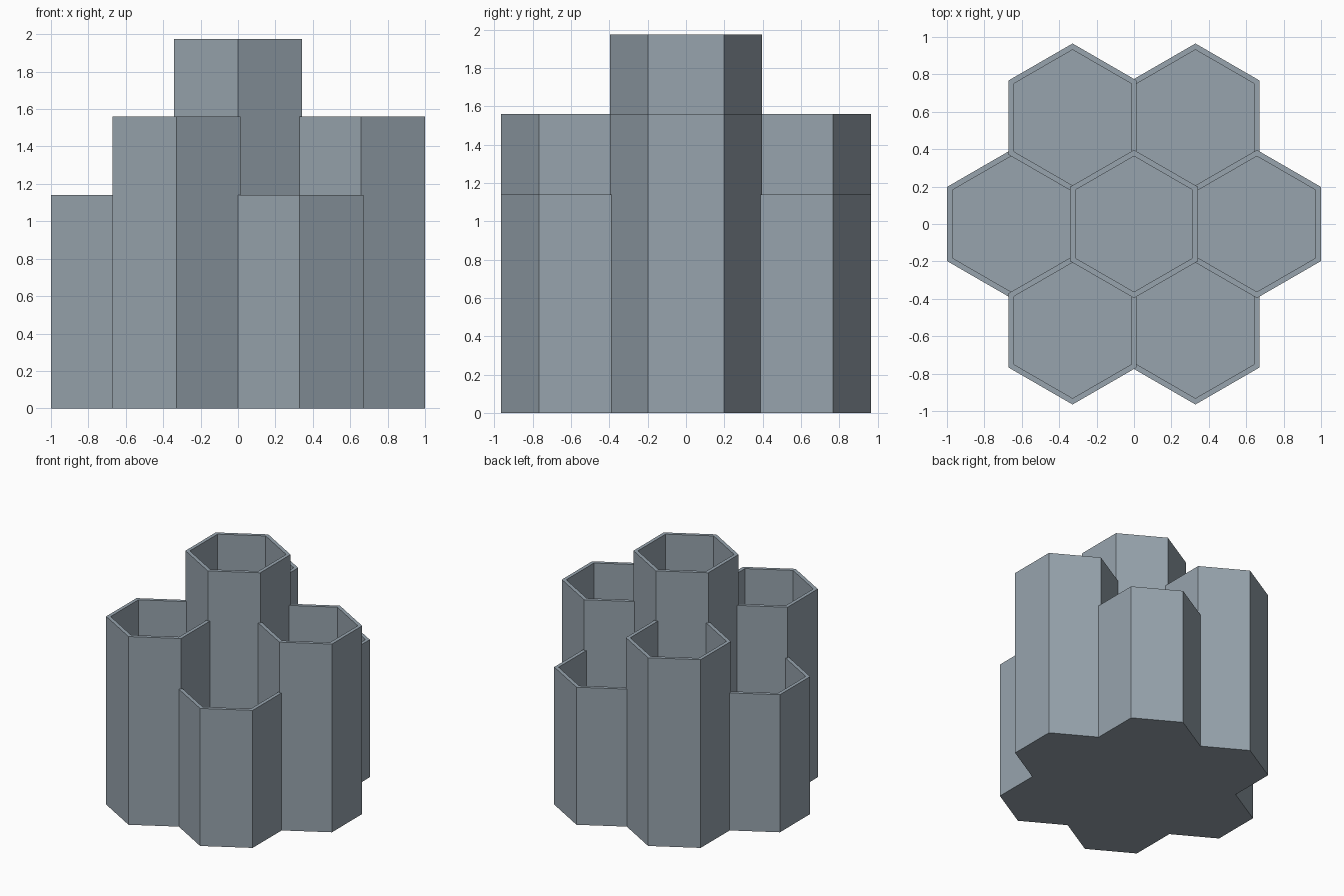
import bpy, bmesh, math

cube = bpy.data.objects.get("Cube")
if cube:
    bpy.data.objects.remove(cube, do_unlink=True)

APOTHEM = 0.343          # centre to flat side
SPACING = 0.657          # centre to centre
WALL = 2 * APOTHEM - SPACING   # neighbours share one wall
FLOOR = 0.03
LOW, MID, TALL = 1.14, 1.56, 1.975

grey = bpy.data.materials.new("blue_grey")
grey.use_nodes = True
colour = (0.31, 0.37, 0.42, 1)
grey.diffuse_color = colour
grey.node_tree.nodes["Principled BSDF"].inputs["Base Color"].default_value = colour


def hex_cup(name, x, y, height):
    """Open hexagonal tube with a floor, pointed along y."""
    bm = bmesh.new()

    def ring(apothem, z):
        r = apothem / math.cos(math.pi / 6)
        angles = [math.radians(30 + 60 * i) for i in range(6)]
        return [bm.verts.new((r * math.cos(a), r * math.sin(a), z)) for a in angles]

    inner = APOTHEM - WALL
    rings = [ring(APOTHEM, 0), ring(APOTHEM, height),
             ring(inner, height), ring(inner, FLOOR)]
    # Outer wall, rim, inner wall
    for lower, upper in zip(rings, rings[1:]):
        for i in range(6):
            j = (i + 1) % 6
            bm.faces.new((lower[i], lower[j], upper[j], upper[i]))
    # Underside and inner floor
    bm.faces.new(rings[0][::-1])
    bm.faces.new(rings[-1])
    bmesh.ops.recalc_face_normals(bm, faces=bm.faces)

    mesh = bpy.data.meshes.new(name)
    bm.to_mesh(mesh)
    bm.free()
    mesh.materials.append(grey)
    obj = bpy.data.objects.new(name, mesh)
    obj.location = (x, y, 0)
    bpy.context.collection.objects.link(obj)


# Tall centre cup with alternating mid and low cups around it
hex_cup("centre_cup", 0, 0, TALL)
names = ["left", "back_left", "back_right", "right", "front_right", "front_left"]
for i, side in enumerate(names):
    angle = math.radians(60 * i)
    hex_cup(side + "_cup", SPACING * math.cos(angle), SPACING * math.sin(angle),
            LOW if i % 2 else MID)
